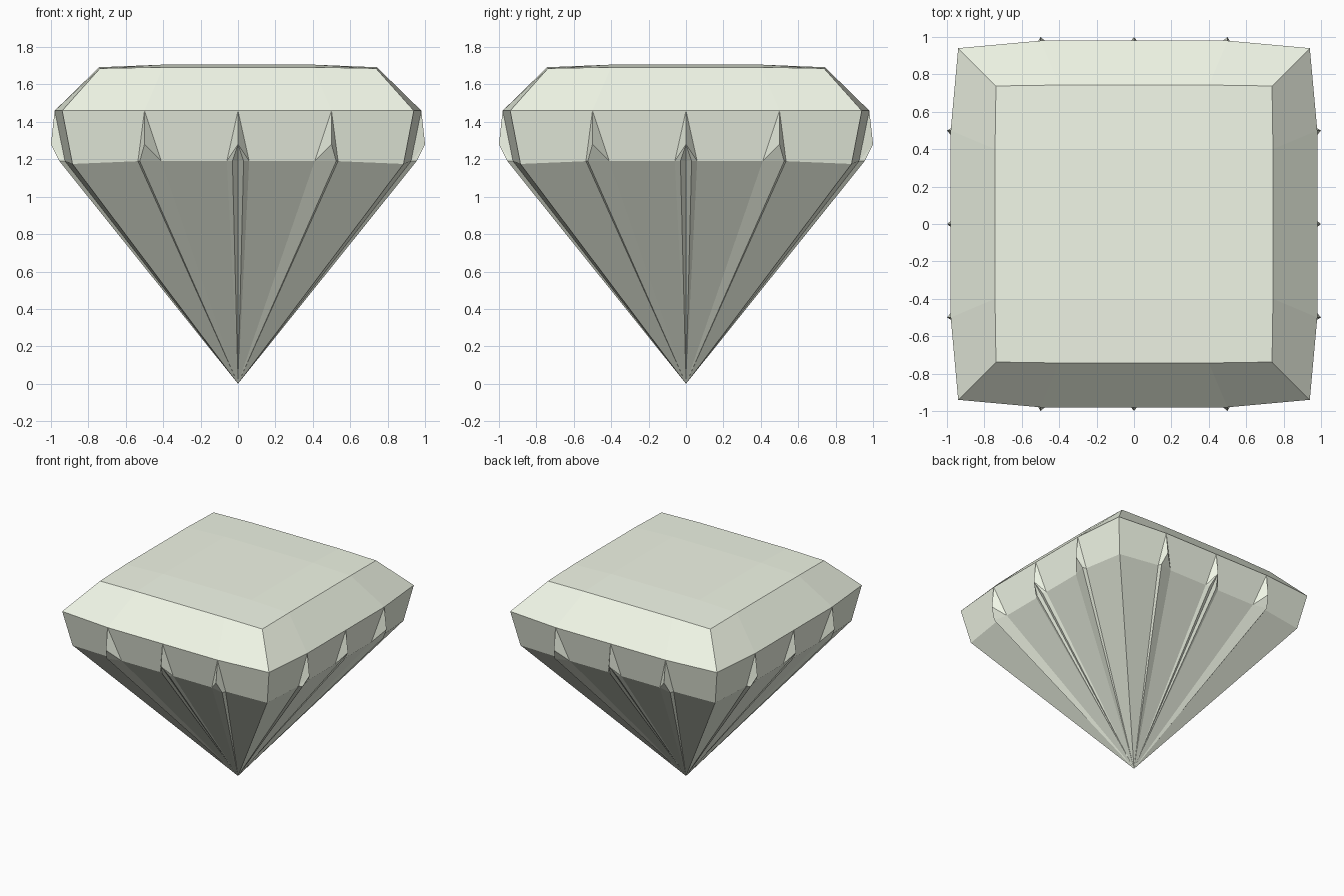
import bpy, bmesh
from math import pi
from mathutils import Matrix, Vector

if "Cube" in bpy.data.objects:
    bpy.data.objects.remove(bpy.data.objects["Cube"])

bm = bmesh.new()


def face(*pts, turn=0):
    """Add one flat facet, turned a number of quarter turns about z."""
    rot = Matrix.Rotation(turn * pi / 2, 3, 'Z')
    bm.faces.new([bm.verts.new(rot @ Vector(p)) for p in pts])


TIP = (0, 0, 0)
FOOT_Y, FOOT_Z = -0.925, 1.19

# rib cross-sections at the girdle's lower edge: (x, outward push)
outer = [(0.41, 0), (0.525, 0.03), (0.535, 0)]
middle = [(-0.06, 0), (-0.03, 0.015), (0, 0), (0.03, 0.015), (0.06, 0)]
ribs = [(-0.5, [(-x, d) for x, d in reversed(outer)]), (0, middle), (0.5, outer)]


def side(k):
    # crown and table corner points of this side
    tl, tr = (-0.738, -0.738, 1.686), (0.738, -0.738, 1.686)
    el, er = (-0.4, -0.743, 1.692), (0.4, -0.743, 1.692)
    gl, gr = (-0.94, -0.94, 1.46), (0.94, -0.94, 1.46)
    cl, cr = (-0.885, -0.885, 1.175), (0.885, -0.885, 1.175)
    top = [(x, -0.98, 1.46) for x in (-0.5, 0, 0.5)]

    # slightly domed table rim
    face(el, er, (0.4, -0.4, 1.706), (-0.4, -0.4, 1.706), turn=k)
    face(tl, el, (-0.4, -0.4, 1.706), (-0.743, -0.4, 1.692), turn=k)

    # crown bevel
    face(gl, top[0], el, tl, turn=k)
    face(*top, er, el, turn=k)
    face(top[2], gr, tr, er, turn=k)

    # girdle panels, rib points and pavilion facets, swept left to right
    last_top, last_foot = gl, cl
    for t, (x, section) in zip(top, ribs):
        peak = (x, -1.0, 1.28)
        feet = [(fx, FOOT_Y - d, FOOT_Z) for fx, d in section]
        face(last_foot, feet[0], t, last_top, turn=k)
        face(TIP, feet[0], last_foot, turn=k)
        face(feet[0], peak, t, turn=k)
        for a, b in zip(feet, feet[1:]):
            face(a, b, peak, turn=k)
            face(TIP, b, a, turn=k)
        face(feet[-1], t, peak, turn=k)
        last_top, last_foot = t, feet[-1]
    face(last_foot, cr, gr, last_top, turn=k)
    face(TIP, cr, last_foot, turn=k)


for k in range(4):
    side(k)

# table centre
face((-0.4, -0.4, 1.706), (0.4, -0.4, 1.706), (0.4, 0.4, 1.706), (-0.4, 0.4, 1.706))

bmesh.ops.remove_doubles(bm, verts=bm.verts, dist=0.0005)
bmesh.ops.recalc_face_normals(bm, faces=bm.faces)
mesh = bpy.data.meshes.new("cut_gem")
bm.to_mesh(mesh)
bm.free()

# pale green-white gem colour
mat = bpy.data.materials.new("pale_gem")
mat.diffuse_color = (0.88, 0.93, 0.80, 1)
mat.use_nodes = True
mat.node_tree.nodes["Principled BSDF"].inputs["Base Color"].default_value = mat.diffuse_color
mesh.materials.append(mat)
bpy.context.collection.objects.link(bpy.data.objects.new("cut_gem", mesh))
